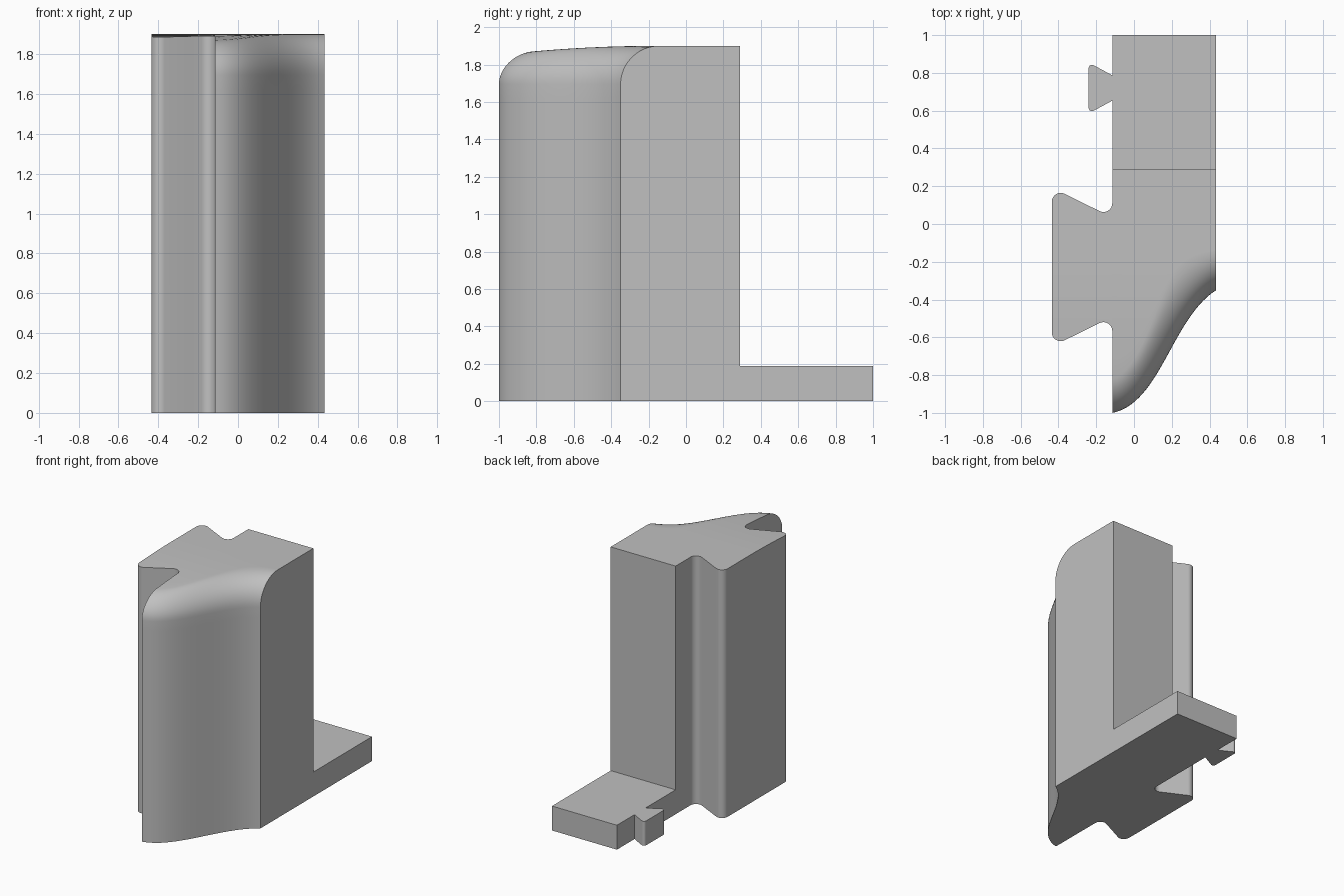
import bpy, bmesh, math
from mathutils import Vector

if "Cube" in bpy.data.objects:
    bpy.data.objects.remove(bpy.data.objects["Cube"], do_unlink=True)

WALL, SIDE = -0.115, 0.435      # x limits of the main body
HEIGHT, SLAB = 1.9, 0.187

grey = bpy.data.materials.new("plain grey")
grey.use_nodes = True
grey.diffuse_color = (0.53, 0.53, 0.53, 1)
grey.node_tree.nodes["Principled BSDF"].inputs["Base Color"].default_value = (0.53, 0.53, 0.53, 1)


def finish(bm, name):
    bmesh.ops.recalc_face_normals(bm, faces=bm.faces[:])
    mesh = bpy.data.meshes.new(name)
    bm.to_mesh(mesh)
    bm.free()
    mesh.materials.append(grey)
    obj = bpy.data.objects.new(name, mesh)
    bpy.context.collection.objects.link(obj)
    bpy.ops.object.select_all(action='DESELECT')
    obj.select_set(True)
    bpy.context.view_layer.objects.active = obj
    bpy.ops.object.shade_smooth_by_angle(angle=math.radians(30))


def top_height(y):
    """Top surface falls away gently towards the front."""
    return HEIGHT - 0.03 * (max(0, -0.15 - y) / 0.67) ** 2


# Main body: L-shaped side profile swept along an S-curved front wall
p0, p1, p2, p3 = (Vector(p) for p in ((WALL, -1), (0.14, -0.95), (0.2, -0.5), (SIDE, -0.35)))


def body_profile(t):
    u = 1 - t
    p = p0 * u**3 + p1 * 3 * u * u * t + p2 * 3 * u * t * t + p3 * t**3
    d = (p1 - p0) * u * u + (p2 - p1) * 2 * u * t + (p3 - p2) * t * t
    depth = 0.175 * math.hypot(1, d.y / d.x)
    points = [(p.y, 0), (p.y, 1.62)]
    for i in range(13):
        a = math.pi / 2 * i / 12
        y = p.y + depth * (1 - math.cos(a))
        points.append((y, 1.695 + (top_height(y) - 1.695) * math.sin(a)))
    start = p.y + depth
    for i in range(1, 9):
        y = start + (-0.1 - start) * i / 8
        points.append((y, top_height(y)))
    points += [(0.29, HEIGHT), (0.29, SLAB), (1, SLAB), (1, 0)]
    return [(p.x, y, z) for y, z in points]


bm = bmesh.new()
STEPS = 28
rings = [[bm.verts.new(c) for c in body_profile(i / STEPS)] for i in range(STEPS + 1)]
for a, b in zip(rings, rings[1:]):
    for j in range(len(a)):
        k = (j + 1) % len(a)
        bm.faces.new((a[j], a[k], b[k], b[j]))
bm.faces.new(rings[0])
bm.faces.new(rings[-1])
finish(bm, "main_body")


# Dovetail keys on the side wall
def round_corner(prev, corner, nxt, cut, steps=8):
    """Circular arc replacing a corner, tangent at distance cut from it."""
    e, f = (prev - corner).normalized(), (nxt - corner).normalized()
    a, b, w = corner + e * cut, corner + f * cut, math.sin(e.angle(f) / 2)
    arc = []
    for i in range(steps + 1):
        t = i / steps
        k0, k1, k2 = (1 - t) ** 2, 2 * w * t * (1 - t), t * t
        arc.append((a * k0 + corner * k1 + b * k2) / (k0 + k1 + k2))
    return arc


def dovetail(name, centre, tip_x, root_half, tip_half, root_cut, tip_cut, height):
    root, tip = Vector((WALL, root_half)), Vector((tip_x, tip_half))
    half = [root]
    if root_cut:
        half = round_corner(root + Vector((0, 1)), root, tip, root_cut)
    half += round_corner(root, tip, Vector((tip_x, 0)), tip_cut)
    outline = half + [Vector((p.x, -p.y)) for p in reversed(half)]
    bm = bmesh.new()
    base = bm.faces.new([bm.verts.new((p.x, p.y + centre, 0)) for p in outline])
    made = bmesh.ops.extrude_face_region(bm, geom=[base], use_keep_orig=True)["geom"]
    bmesh.ops.translate(bm, vec=(0, 0, height),
                        verts=[v for v in made if isinstance(v, bmesh.types.BMVert)])
    # the joint against the wall stays open
    joint = [f for f in bm.faces if all(abs(v.co.x - WALL) < 1e-5 for v in f.verts)]
    bmesh.ops.delete(bm, geom=joint, context='FACES_ONLY')
    if height == HEIGHT:
        for i in range(7):
            bmesh.ops.bisect_plane(bm, geom=bm.verts[:] + bm.edges[:] + bm.faces[:],
                                   plane_co=(0, -0.55 + 0.07 * i, 0), plane_no=(0, 1, 0))
        for v in bm.verts:
            if v.co.z > 1:
                v.co.z = top_height(v.co.y)
    finish(bm, name)


dovetail("large_dovetail", -0.228, -0.435, 0.263, 0.421, 0.075, 0.075, HEIGHT)
dovetail("small_dovetail", 0.72, -0.24, 0.067, 0.135, 0, 0.03, SLAB)
